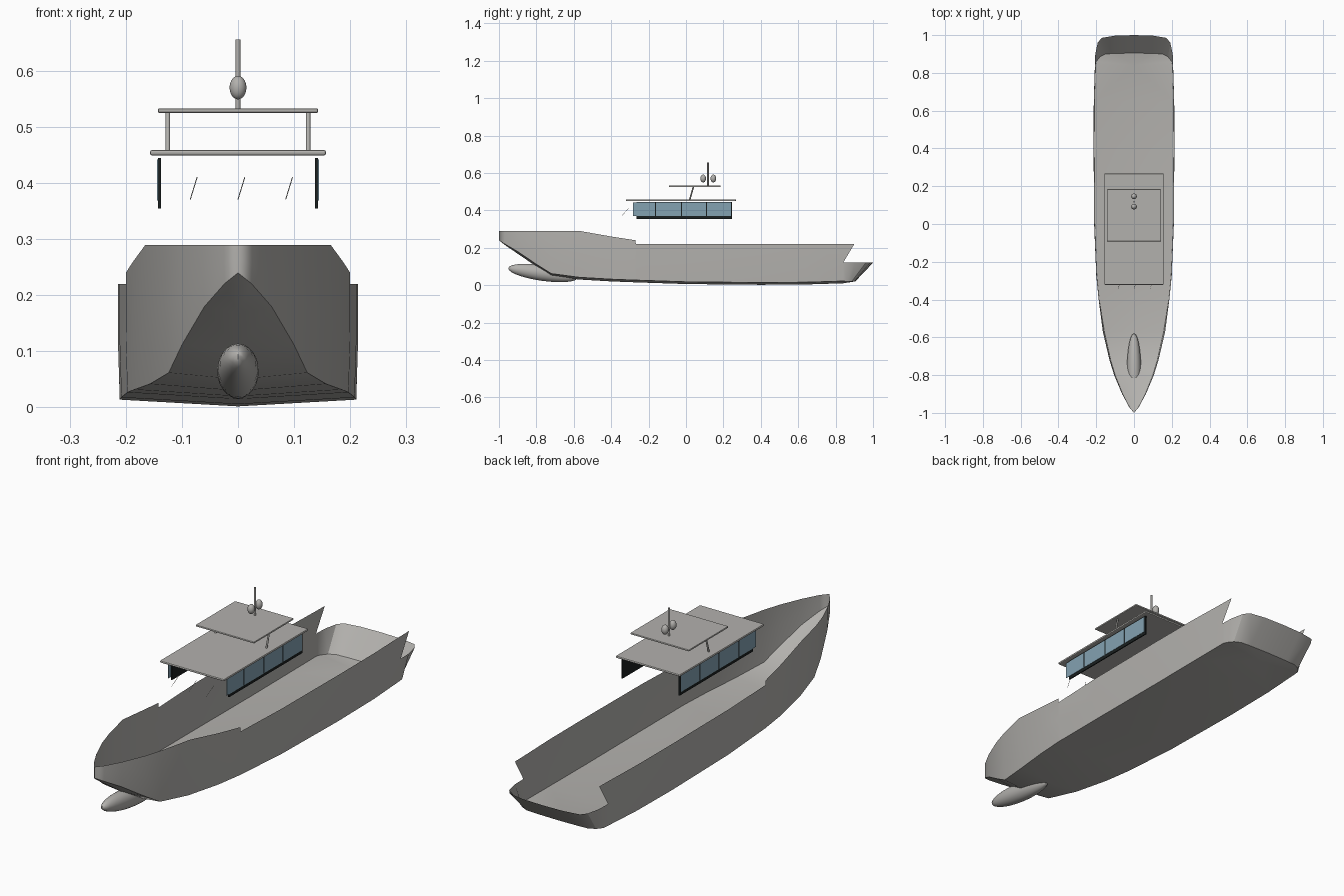
import bpy, bmesh, math
from mathutils import Vector

cube = bpy.data.objects.get("Cube")
if cube:
    bpy.data.objects.remove(cube, do_unlink=True)


def material(name, rgb):
    m = bpy.data.materials.new(name)
    m.use_nodes = True
    m.diffuse_color = (*rgb, 1)
    m.node_tree.nodes["Principled BSDF"].inputs["Base Color"].default_value = (*rgb, 1)
    return m


GREY = material("warm grey", (0.45, 0.44, 0.42))
GLASS = material("blue glass", (0.23, 0.36, 0.44))
BLACK = material("black frame", (0.01, 0.014, 0.014))


def finish(name, bm, mat, smooth=None):
    mesh = bpy.data.meshes.new(name)
    bm.to_mesh(mesh)
    bm.free()
    mesh.materials.append(mat)
    ob = bpy.data.objects.new(name, mesh)
    bpy.context.collection.objects.link(ob)
    if smooth:
        bpy.ops.object.select_all(action='DESELECT')
        ob.select_set(True)
        bpy.context.view_layer.objects.active = ob
        bpy.ops.object.shade_smooth_by_angle(angle=math.radians(smooth))
    return ob


def box(name, lo, hi, mat, bevel=0):
    bm = bmesh.new()
    bmesh.ops.create_cube(bm, size=1)
    for v in bm.verts:
        v.co = Vector([a + (b - a) * (c + 0.5) for a, b, c in zip(lo, hi, v.co)])
    ob = finish(name, bm, mat)
    if bevel:
        mod = ob.modifiers.new("Rounded edge", 'BEVEL')
        mod.width, mod.segments = bevel, 2
    return ob


def rod(name, a, b, radius, sides=10):
    a, b = Vector(a), Vector(b)
    bm = bmesh.new()
    bmesh.ops.create_cone(bm, cap_ends=True, segments=sides, radius1=radius,
                          radius2=radius, depth=(b - a).length)
    ob = finish(name, bm, GREY, 40)
    ob.location = (a + b) / 2
    ob.rotation_euler = (b - a).to_track_quat('Z', 'Y').to_euler()
    return ob


def ellipsoid(name, centre, radii, tilt=0):
    bm = bmesh.new()
    bmesh.ops.create_uvsphere(bm, u_segments=24, v_segments=14, radius=1)
    for v in bm.verts:
        v.co = Vector([c * r for c, r in zip(v.co, radii)])
    ob = finish(name, bm, GREY, 60)
    ob.location = centre
    ob.rotation_euler.x = tilt
    return ob


# Hull half: stations of y, half beam, sheer height, keel height
STATIONS = [
    (-1, 0, .29, .24), (-.97, .025, .29, .216), (-.9, .063, .29, .168),
    (-.8, .105, .29, .1), (-.72, .13, .29, .05), (-.57, .165, .29, .03),
    (-.4, .187, .26, .02), (-.27, .2, .24, .015), (-.268, .2, .22, .015),
    (0, .211, .22, .006), (.4, .214, .22, .002), (.65, .213, .22, .004),
    (.84, .207, .22, .01)]
# Stern curve: x and y of the rim, x and y of the bottom edge
STERN = [(.205, .9, .2, .86), (.192, .96, .18, .885), (.172, .985, .15, .9),
         (.1, .997, .1, .903), (0, 1, 0, .905)]

bm = bmesh.new()
columns = []
for y, x, top, keel in STATIONS:
    chine = keel + min(.012, x * .2)
    middle = max(.12, (top + chine) / 2) if y < 0.8 else .12
    inset = .95 if y < -.5 else .985
    columns.append([bm.verts.new(p) for p in (
        (x, y, top), (x, y, middle), (x * inset, y, chine), (0, y, keel))])


def face(*verts):
    if len(set(verts)) > 2:
        bm.faces.new(verts)


for a, b in zip(columns, columns[1:]):
    for i in range(3):
        face(a[i], b[i], b[i + 1], a[i + 1])

# Low rounded transom and the pointed end of the bulwark
top, rim, low, keel = columns[-1]
face(top, bm.verts.new((.206, .9, .22)), rim)
for rx, ry, bx, by in STERN:
    new_rim = bm.verts.new((rx, ry, .12))
    new_low = bm.verts.new((bx, by, .02))
    face(rim, new_rim, new_low, low)
    face(low, new_low, keel)
    rim, low = new_rim, new_low
bmesh.ops.remove_doubles(bm, verts=bm.verts, dist=.0005)
bmesh.ops.recalc_face_normals(bm, faces=bm.faces)
bm.normal_update()
widest = max(bm.faces, key=lambda f: f.calc_center_median().x)
if widest.normal.x < 0:
    bmesh.ops.reverse_faces(bm, faces=bm.faces)
hull = finish("hull", bm, GREY, 30)
mirror = hull.modifiers.new("Mirror", 'MIRROR')
mirror.use_clip = True

# Bow bulb
ellipsoid("bow_bulb", (0, -.765, .065), (.037, .187, .042), math.radians(-8))

# Roofs
box("cabin_roof", (-.157, -.322, .449), (.157, .267, .459), GREY, .004)
box("upper_roof", (-.143, -.092, .525), (.143, .184, .533), GREY, .003)

# Side windows and roof struts
for side, s in (("left", 1), ("right", -1)):
    box(side + "_window_frame", (s * .14 - .0025, -.265, .355),
        (s * .14 + .0025, .247, .445), BLACK)
    for i, (front, back) in enumerate([(-.284, -.167), (-.161, -.027),
                                       (-.021, .106), (.112, .24)]):
        x = s * .143
        box(f"{side}_window_{i + 1}", (x - .001, front, .369), (x + .001, back, .442), GLASS)
    rod(side + "_roof_strut", (s * .125, .02, .457), (s * .125, .04, .527), .004)

# Windscreen wipers
for name, x in (("right", -.085), ("middle", 0), ("left", .085)):
    rod(name + "_wiper", (x, -.343, .371), (x + .012, -.308, .41), .0008, 6)

# Mast and radar domes
rod("mast", (0, .118, .53), (0, .118, .656), .0045)
for name, y in (("front", .092), ("rear", .146)):
    ellipsoid(name + "_radar_dome", (0, y, .57), (.015, .015, .021))
